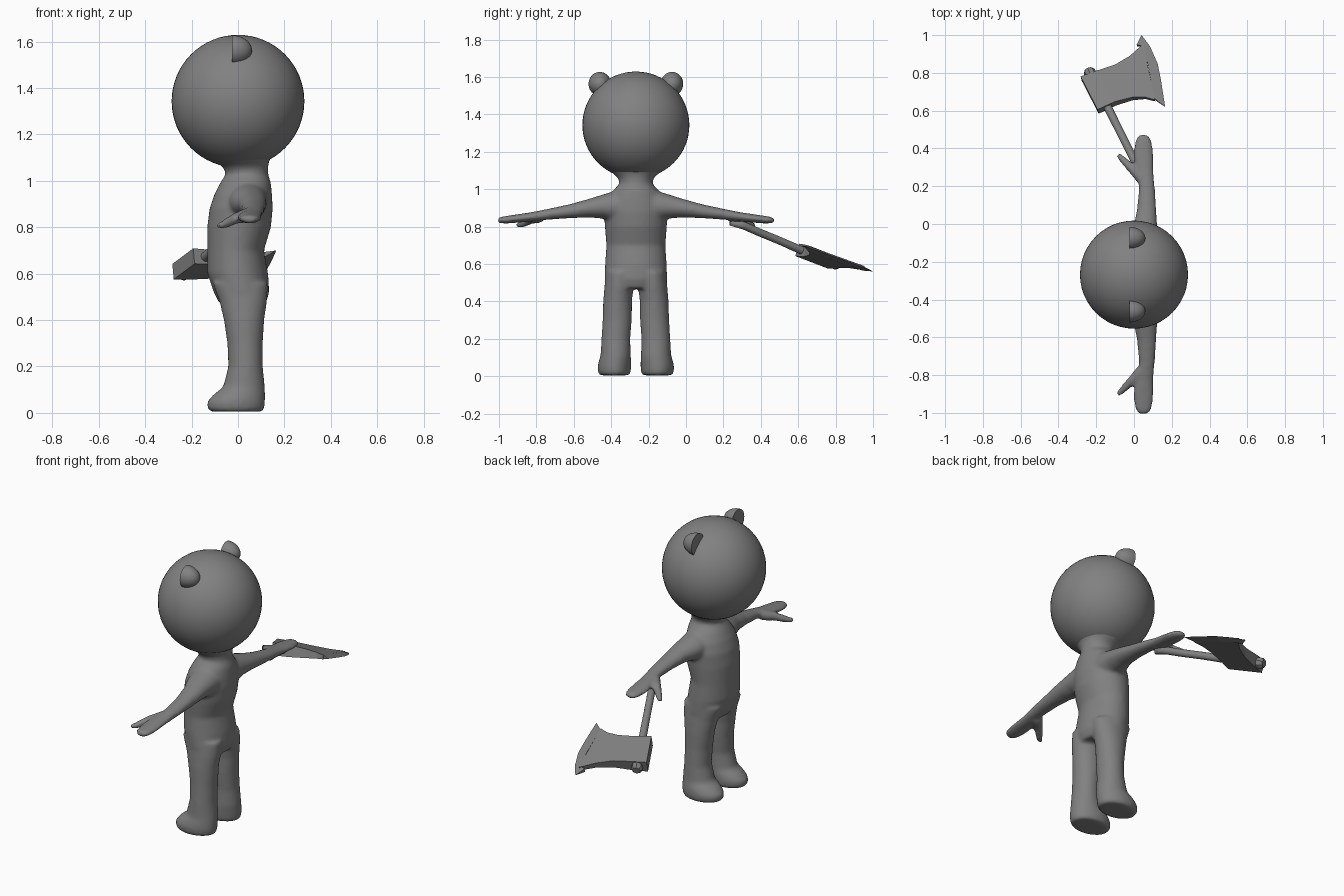
import bpy, bmesh, math
from mathutils import Vector

if "Cube" in bpy.data.objects:
    bpy.data.objects.remove(bpy.data.objects["Cube"])

CY = -0.268  # symmetry line of the figure, which looks towards -x

grey = bpy.data.materials.new("mid grey")
grey.diffuse_color = (0.22, 0.22, 0.22, 1)
grey.use_nodes = True
grey.node_tree.nodes["Principled BSDF"].inputs["Base Color"].default_value = grey.diffuse_color


def finish(name, bm, smooth=True):
    bmesh.ops.recalc_face_normals(bm, faces=bm.faces)
    for f in bm.faces:
        f.smooth = smooth
    me = bpy.data.meshes.new(name)
    bm.to_mesh(me)
    bm.free()
    me.materials.append(grey)
    ob = bpy.data.objects.new(name, me)
    bpy.context.collection.objects.link(ob)
    return ob


def skin(bm, rings):
    """Bridge rings of points into a closed shell."""
    loops = [[bm.verts.new(p) for p in r] for r in rings]
    n = len(loops[0])
    for a, b in zip(loops, loops[1:]):
        for i in range(n):
            j = (i + 1) % n
            bm.faces.new((a[i], a[j], b[j], b[i]))
    bm.faces.new(loops[0][::-1])
    bm.faces.new(loops[-1])


def ellipse(c, u, v, n=28):
    c, u, v = Vector(c), Vector(u), Vector(v)
    return [c + u * math.cos(2 * math.pi * i / n) + v * math.sin(2 * math.pi * i / n)
            for i in range(n)]


def tube(bm, pts, radii, n=16):
    pts = [Vector(p) for p in pts]
    rings = []
    for i, p in enumerate(pts):
        d = (pts[min(i + 1, len(pts) - 1)] - pts[max(i - 1, 0)]).normalized()
        u = d.cross(Vector((0, 0, 1))).normalized()
        rings.append(ellipse(p, u * radii[i], d.cross(u) * radii[i], n))
    skin(bm, rings)


# Body: torso, legs, arms and thumbs fused into one smooth skin
bm = bmesh.new()
torso = [  # z, front x, back x, half width
    (0.47, -0.08, 0.12, 0.15), (0.52, -0.105, 0.135, 0.168), (0.60, -0.132, 0.13, 0.165),
    (0.70, -0.132, 0.112, 0.158), (0.80, -0.133, 0.142, 0.166), (0.88, -0.123, 0.15, 0.17),
    (0.94, -0.103, 0.147, 0.155), (0.99, -0.078, 0.142, 0.125), (1.03, -0.052, 0.13, 0.088),
    (1.06, -0.065, 0.13, 0.095), (1.09, -0.11, 0.135, 0.13), (1.12, -0.155, 0.16, 0.16)]
skin(bm, [ellipse(((a + b) / 2, CY, z), ((b - a) / 2, 0, 0), (0, w, 0)) for z, a, b, w in torso])

leg = [  # z, front x, back x, side offset, half width
    (0.005, -0.118, 0.105, 0.115, 0.078), (0.02, -0.132, 0.114, 0.115, 0.087),
    (0.05, -0.132, 0.117, 0.115, 0.09), (0.08, -0.105, 0.117, 0.112, 0.087),
    (0.11, -0.065, 0.116, 0.108, 0.081), (0.20, -0.042, 0.107, 0.107, 0.077),
    (0.30, -0.046, 0.107, 0.10, 0.078), (0.40, -0.061, 0.113, 0.098, 0.077),
    (0.48, -0.08, 0.125, 0.09, 0.078), (0.56, -0.11, 0.13, 0.085, 0.075)]
arm = [  # side offset, x, half depth, z, half height
    (0.08, 0.04, 0.09, 0.91, 0.09), (0.17, 0.045, 0.08, 0.908, 0.066),
    (0.25, 0.06, 0.063, 0.899, 0.05), (0.35, 0.067, 0.051, 0.883, 0.038),
    (0.47, 0.068, 0.042, 0.866, 0.029), (0.56, 0.055, 0.047, 0.852, 0.025),
    (0.62, 0.05, 0.052, 0.845, 0.023), (0.68, 0.05, 0.05, 0.838, 0.021),
    (0.72, 0.05, 0.04, 0.835, 0.018), (0.74, 0.05, 0.02, 0.833, 0.012)]
for s in (-1, 1):
    skin(bm, [ellipse(((a + b) / 2, CY + s * y, z), ((b - a) / 2, 0, 0), (0, w, 0))
              for z, a, b, y, w in leg])
    skin(bm, [ellipse((x, CY + s * y, z), (rx, 0, 0), (0, 0, rz)) for y, x, rx, z, rz in arm])
    tube(bm, [(0.04, CY + s * 0.51, 0.852), (-0.01, CY + s * 0.56, 0.838),
              (-0.055, CY + s * 0.605, 0.815), (-0.085, CY + s * 0.635, 0.803)],
         (0.032, 0.025, 0.02, 0.014))
body = finish("body", bm)
rm = body.modifiers.new("fuse", 'REMESH')
rm.mode = 'VOXEL'
rm.voxel_size = 0.010
rm.use_smooth_shade = True
sm = body.modifiers.new("soften", 'SMOOTH')
sm.factor = 0.5
sm.iterations = 8

# Head
bm = bmesh.new()
bmesh.ops.create_uvsphere(bm, u_segments=48, v_segments=32, radius=0.286)
bmesh.ops.translate(bm, vec=(0, CY, 1.343), verts=bm.verts)
finish("head", bm)

# Ears: half ellipsoids, flat towards the front
for s, name in ((-1, "left_ear"), (1, "right_ear")):
    bm = bmesh.new()
    bmesh.ops.create_uvsphere(bm, u_segments=32, v_segments=20, radius=1)
    cut = bmesh.ops.bisect_plane(bm, geom=bm.verts[:] + bm.edges[:] + bm.faces[:], dist=1e-5,
                                 plane_co=(0, 0, 0), plane_no=(-1, 0, 0), clear_outer=True)
    bmesh.ops.contextual_create(
        bm, geom=[e for e in cut["geom_cut"] if isinstance(e, bmesh.types.BMEdge)])
    bmesh.ops.scale(bm, vec=(0.085, 0.06, 0.064), verts=bm.verts)
    bmesh.ops.translate(bm, vec=(-0.025, CY + s * 0.193, 1.563), verts=bm.verts)
    ear = finish(name, bm)
    bpy.context.view_layer.objects.active = ear
    ear.select_set(True)
    bpy.ops.object.shade_smooth_by_angle(angle=math.radians(40))
    ear.select_set(False)

# Axe: everything lies in one tilted plane
NORMAL = Vector((-0.091, 0.338, 1)).normalized()


def on_plane(x, y, t=0.0):
    return Vector((x, y, 0.70 + 0.091 * (x - 0.165) - 0.338 * (y - 0.62))) + NORMAL * t


# Axe head, from the blunt back towards the edge
stations = [((-0.28, 0.77), (-0.19, 0.595), 0.035), ((-0.20, 0.80), (-0.10, 0.637), 0.033),
            ((-0.10, 0.835), (-0.01, 0.663), 0.025), ((-0.02, 0.885), (0.06, 0.667), 0.017),
            ((0.05, 0.95), (0.112, 0.653), 0.012)]
bm = bmesh.new()
skin(bm, [[on_plane(*a, t), on_plane(*b, t), on_plane(*b, -t), on_plane(*a, -t)]
          for a, b, t in stations])
finish("axe_head", bm, False)

# Sharpened edge strip
strip = [((0.015, 0.945), (0.04, 1.0)), ((0.045, 0.94), (0.085, 0.94)),
         ((0.075, 0.84), (0.125, 0.85)), ((0.09, 0.76), (0.143, 0.76)),
         ((0.11, 0.66), (0.165, 0.62))]
bm = bmesh.new()
skin(bm, [[on_plane(*a, 0.012), on_plane(*b), on_plane(*a, -0.012)] for a, b in strip])
finish("axe_edge", bm, False)

# Handle and its end knob
bm = bmesh.new()
tube(bm, [(0.045, 0.24, 0.823), (0.015, 0.31, 0.805), (-0.025, 0.39, 0.77),
          (-0.08, 0.50, 0.725), (-0.14, 0.62, 0.672), (-0.23, 0.79, 0.604)],
     (0.018, 0.021, 0.021, 0.021, 0.022, 0.022))
finish("axe_handle", bm)
bm = bmesh.new()
tube(bm, [on_plane(-0.215, 0.765), on_plane(-0.237, 0.808), on_plane(-0.242, 0.82)],
     (0.032, 0.032, 0.022), 8)
finish("axe_knob", bm, False)
